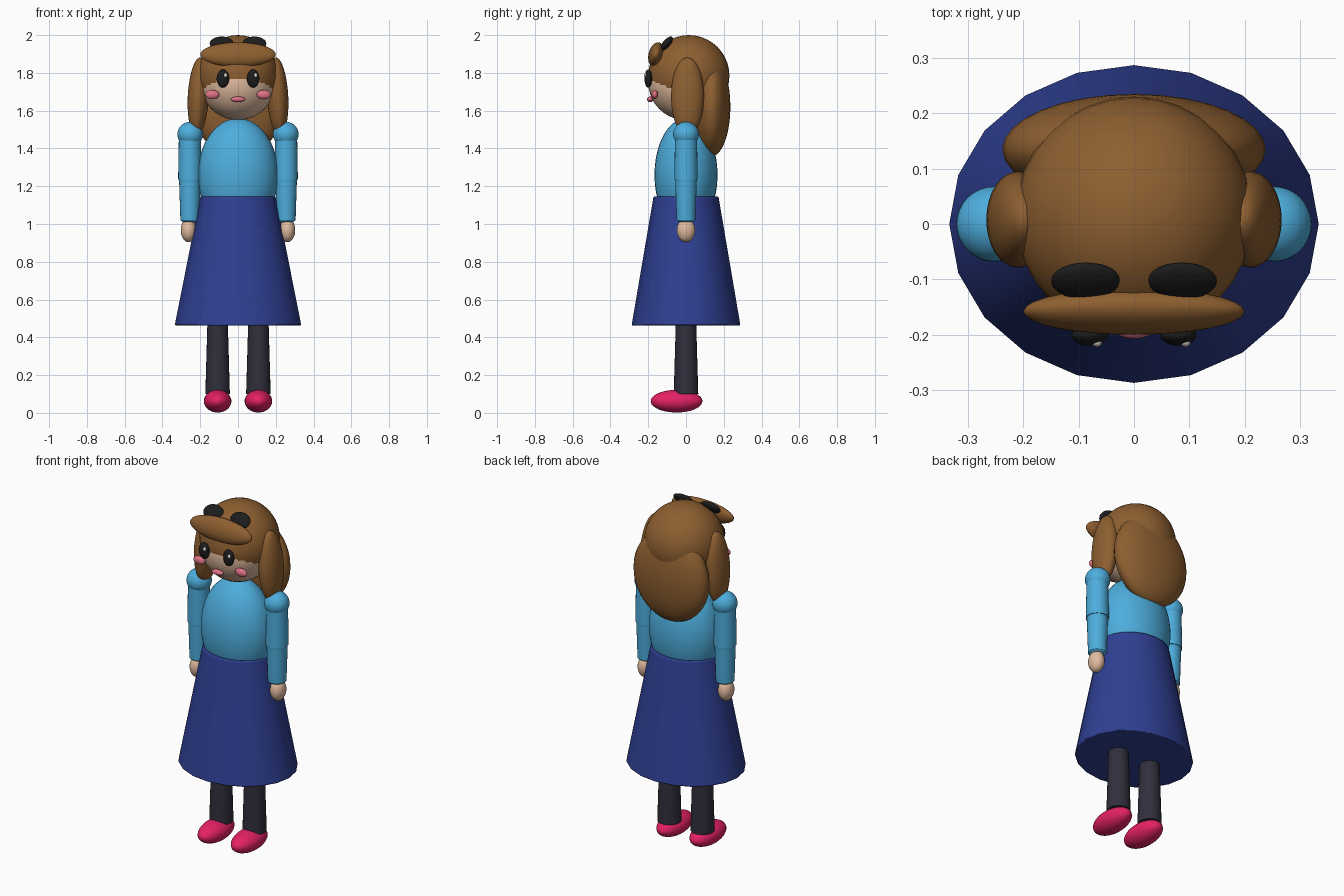
import bpy
from math import radians

if "Cube" in bpy.data.objects:
    bpy.data.objects.remove(bpy.data.objects["Cube"])


def material(name, *rgb):
    m = bpy.data.materials.new(name)
    m.use_nodes = True
    m.diffuse_color = (*rgb, 1)
    bsdf = m.node_tree.nodes["Principled BSDF"]
    bsdf.inputs["Base Color"].default_value = (*rgb, 1)
    bsdf.inputs["Roughness"].default_value = 0.7
    return m


HAIR = material("brown hair", 0.27, 0.115, 0.03)
SKIN = material("skin", 0.76, 0.50, 0.35)
SHIRT = material("sky blue", 0.075, 0.42, 0.72)
SKIRT = material("navy blue", 0.028, 0.05, 0.29)
TIGHTS = material("dark grey", 0.03, 0.028, 0.045)
SHOE = material("crimson", 0.78, 0.015, 0.13)
BLACK = material("black", 0.012, 0.012, 0.012)
PINK = material("blush pink", 0.75, 0.17, 0.24)
CREAM = material("cream", 0.85, 0.75, 0.65)


def finish(name, mat, scale=(1, 1, 1), angle=None):
    obj = bpy.context.object
    obj.name = name
    obj.scale = scale
    obj.data.materials.append(mat)
    if angle is None:
        bpy.ops.object.shade_smooth()
    else:
        bpy.ops.object.shade_smooth_by_angle(angle=radians(angle))
    return obj


def blob(name, mat, centre, radii, tilt=(0, 0, 0)):
    bpy.ops.mesh.primitive_uv_sphere_add(
        segments=32, ring_count=20, radius=1, location=centre,
        rotation=[radians(a) for a in tilt])
    return finish(name, mat, radii)


def tube(name, mat, x, z_low, z_high, r_low, r_high, sides=24, flat=1, angle=40):
    bpy.ops.mesh.primitive_cone_add(
        vertices=sides, radius1=r_low, radius2=r_high, depth=z_high - z_low,
        location=(x, 0, (z_low + z_high) / 2))
    return finish(name, mat, (1, flat, 1), angle)


# Clothes on the body
blob("torso", SHIRT, (0, 0, 1.26), (0.213, 0.167, 0.30))
skirt = tube("skirt", SKIRT, 0, 0.463, 1.145, 0.335, 0.2, sides=20, flat=0.86)
hem = skirt.modifiers.new("soft hem", "BEVEL")
hem.width = 0.006
hem.segments = 2
hem.limit_method = "ANGLE"
hem.angle_limit = radians(50)

# Head and hair
blob("head", SKIN, (0, 0, 1.75), (0.2, 0.2, 0.2))
blob("hair_cap", HAIR, (0, 0.015, 1.785), (0.215, 0.215, 0.215))
blob("back_hair", HAIR, (0, 0.135, 1.62), (0.238, 0.1, 0.262))
blob("fringe", HAIR, (0, -0.158, 1.897), (0.2, 0.04, 0.066), (-15, 0, 0))
blob("mouth", PINK, (0, -0.19, 1.66), (0.037, 0.017, 0.015))

# Paired parts, right side then left side
for side, label in ((-1, "right"), (1, "left")):
    # Face
    blob(label + "_eye", BLACK, (side * 0.08, -0.2, 1.77), (0.033, 0.02, 0.048))
    blob(label + "_eye_glint", CREAM, (side * 0.08 + 0.013, -0.214, 1.787),
         (0.009, 0.008, 0.012))
    blob(label + "_cheek", PINK, (side * 0.136, -0.165, 1.685), (0.037, 0.017, 0.024))

    # Hair lock and dark lens resting on the hair
    blob(label + "_hair_lock", HAIR, (side * 0.21, 0.008, 1.675),
         (0.056, 0.087, 0.207), (0, side * -3, 0))
    blob(label + "_lens", BLACK, (side * 0.087, -0.103, 1.955),
         (0.063, 0.046, 0.02), (50, 0, 0))

    # Arm
    blob(label + "_shoulder", SHIRT, (side * 0.253, 0, 1.475), (0.068, 0.068, 0.066))
    tube(label + "_upper_arm", SHIRT, side * 0.255, 1.235, 1.475, 0.062, 0.058)
    blob(label + "_elbow", SHIRT, (side * 0.255, 0, 1.235), (0.058, 0.058, 0.04))
    tube(label + "_forearm", SHIRT, side * 0.255, 1.02, 1.235, 0.05, 0.057)
    blob(label + "_cuff", SHIRT, (side * 0.255, 0, 1.025), (0.05, 0.05, 0.02))
    blob(label + "_hand", SKIN, (side * 0.262, 0, 0.967), (0.041, 0.049, 0.063))

    # Leg and shoe
    tube(label + "_leg", TIGHTS, side * 0.108, 0.1, 0.65, 0.065, 0.049)
    blob(label + "_shoe", SHOE, (side * 0.108, -0.05, 0.062), (0.073, 0.137, 0.06))
